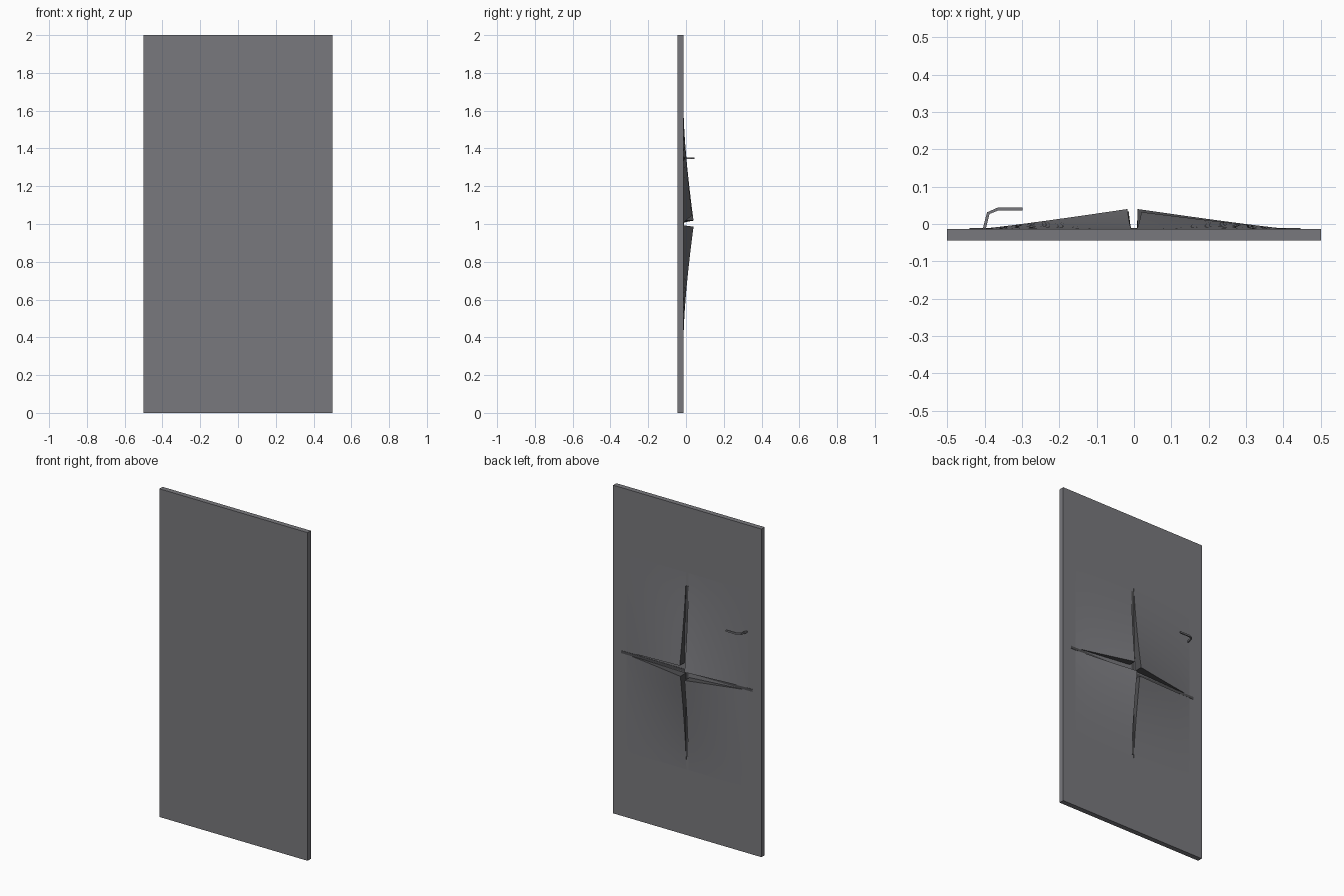
import bpy, bmesh
from mathutils import Vector

if "Cube" in bpy.data.objects:
    bpy.data.objects.remove(bpy.data.objects["Cube"])

BACK = -0.013          # y of the door's rear face


def material(name, rgb):
    m = bpy.data.materials.new(name)
    m.diffuse_color = (*rgb, 1)
    m.use_nodes = True
    m.node_tree.nodes["Principled BSDF"].inputs["Base Color"].default_value = m.diffuse_color
    return m


STEEL = material("grey steel", (0.19, 0.19, 0.205))
DARK = material("dark torn edge", (0.075, 0.075, 0.08))


def finish(name, bm, mats, smooth=False):
    bmesh.ops.recalc_face_normals(bm, faces=bm.faces[:])
    me = bpy.data.meshes.new(name)
    bm.to_mesh(me)
    bm.free()
    ob = bpy.data.objects.new(name, me)
    bpy.context.collection.objects.link(ob)
    for m in mats:
        me.materials.append(m)
    if smooth:
        bpy.context.view_layer.objects.active = ob
        ob.select_set(True)
        bpy.ops.object.shade_smooth_by_angle(angle=0.6)
        ob.select_set(False)
    return ob


def box(name, lo, hi, mat):
    bm = bmesh.new()
    bmesh.ops.create_cube(bm, size=1)
    lo, hi = Vector(lo), Vector(hi)
    for v in bm.verts:
        v.co = Vector([lo[i] + (v.co[i] + 0.5) * (hi[i] - lo[i]) for i in range(3)])
    return finish(name, bm, [mat])


def flap(name, sx, sz, cx, cz, peak, n=10):
    """One quarter of the burst sheet, highest at its inner corner."""
    bm = bmesh.new()
    grid = []
    for i in range(n + 1):
        row = []
        for j in range(n + 1):
            u, v = i / n, j / n
            ex = cx + (0.007 - cx) * v      # edges pull back towards the centre
            ez = cz + (0.007 - cz) * u
            x = ex + (0.41 - ex) * u
            z = ez + (0.60 - ez) * v
            h = (1 - u) ** 1.1 * (1 - v) ** 1.5
            row.append(bm.verts.new((sx * x, BACK + (peak - BACK) * h, 1 + sz * z)))
        grid.append(row)
    for i in range(n):
        for j in range(n):
            bm.faces.new((grid[i][j], grid[i + 1][j], grid[i + 1][j + 1], grid[i][j + 1]))
    # torn walls down to the door along both slits
    rim = [grid[0][j] for j in range(n - 1, -1, -1)] + [grid[i][0] for i in range(1, n)]
    foot = [bm.verts.new((p.co.x, BACK - 0.002, p.co.z)) for p in rim]
    for k in range(len(rim) - 1):
        f = bm.faces.new((rim[k], rim[k + 1], foot[k + 1], foot[k]))
        f.material_index = 1
    ob = finish(name, bm, [STEEL, DARK], True)
    # make the sheet face backwards (+y)
    if ob.data.polygons[0].normal.y < 0:
        ob.data.flip_normals()


# door slab
box("door_panel", (-0.5, -0.044, 0), (0.5, BACK, 2), STEEL)

# dark cross-shaped slits
box("horizontal_slit", (-0.44, BACK - 0.002, 0.992), (0.445, BACK + 0.002, 1.008), DARK)
box("vertical_slit", (-0.008, BACK - 0.002, 0.48), (0.008, BACK + 0.002, 1.52), DARK)

# four bent flaps
flap("flap_upper_right", 1, 1, 0.02, 0.045, 0.032)
flap("flap_upper_left", -1, 1, 0.018, 0.018, 0.040)
flap("flap_lower_right", 1, -1, 0.01, 0.014, 0.040)
flap("flap_lower_left", -1, -1, 0.014, 0.035, 0.034)

# bent handle bar: centre line in x, y swept with a small square section
path = [(-0.401, -0.014), (-0.390, 0.029), (-0.364, 0.040), (-0.298, 0.040)]
bm = bmesh.new()
rings = []
for k, p in enumerate(path):
    a, b = Vector(path[max(k - 1, 0)]), Vector(path[min(k + 1, len(path) - 1)])
    t = (b - a).normalized()
    s = Vector((-t.y, t.x)) * 0.004
    c = Vector(p)
    rings.append([bm.verts.new((c.x + q * s.x, c.y + q * s.y, 1.348 + r * 0.005))
                  for q, r in ((-1, -1), (1, -1), (1, 1), (-1, 1))])
for r0, r1 in zip(rings, rings[1:]):
    for i in range(4):
        bm.faces.new((r0[i], r0[(i + 1) % 4], r1[(i + 1) % 4], r1[i]))
bm.faces.new(rings[0])
bm.faces.new(rings[-1])
finish("handle", bm, [STEEL])
